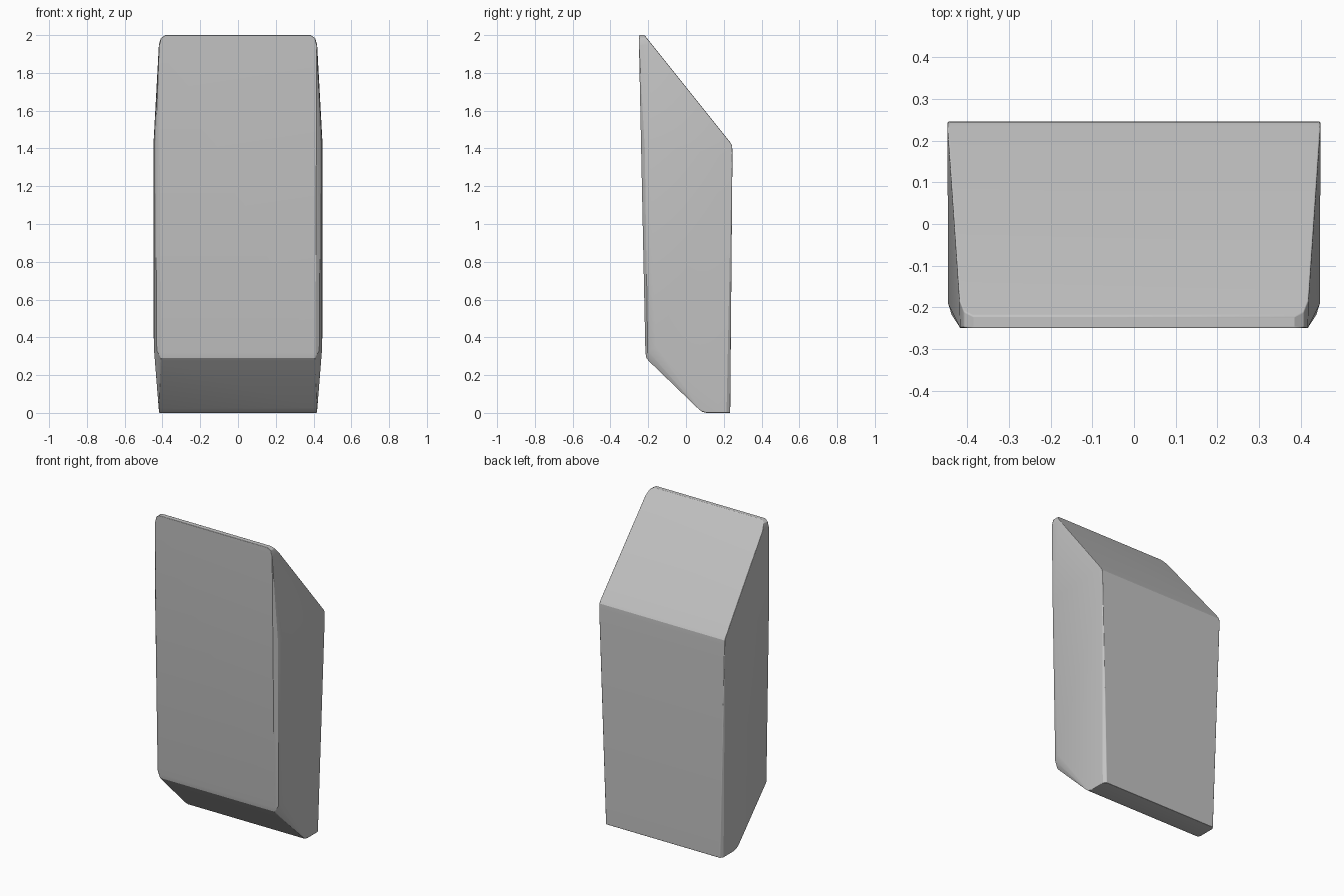
import bpy, bmesh, math

cube = bpy.data.objects.get("Cube")
if cube:
    bpy.data.objects.remove(cube, do_unlink=True)

# One plain grey finish
grey = bpy.data.materials.new("light_grey")
grey.use_nodes = True
colour = (0.55, 0.55, 0.55, 1)
grey.diffuse_color = colour
grey.node_tree.nodes["Principled BSDF"].inputs["Base Color"].default_value = colour

# Corners of one half of the slanted block: half width, depth, height
half_corners = [
    # rounded top edge
    (0.385, -0.25, 2.0), (0.408, -0.249, 1.985), (0.417, -0.249, 1.95),
    (0.385, -0.22, 2.0), (0.408, -0.209, 1.985), (0.419, -0.18, 1.95),
    # back shoulder below the sloping top
    (0.447, 0.232, 1.435), (0.447, 0.244, 1.415), (0.447, 0.246, 1.38),
    # back foot
    (0.405, 0.234, 0.0), (0.418, 0.215, 0.0),
    # front foot
    (0.418, 0.11, 0.0), (0.418, 0.085, 0.006), (0.419, 0.065, 0.022),
    # lower front edge, rounded under
    (0.405, -0.197, 0.275), (0.408, -0.21, 0.29), (0.41, -0.215, 0.32),
    # chamfer down the front corner
    (0.446, -0.16, 0.35), (0.446, -0.19, 1.42), (0.43, -0.203, 0.33),
    (0.437, -0.218, 1.40), (0.415, -0.237, 1.40),
]

# Wrap the mirrored corners in one closed shell
bm = bmesh.new()
for side in (-1, 1):
    for x, y, z in half_corners:
        bm.verts.new((side * x, y, z))
hull = bmesh.ops.convex_hull(bm, input=bm.verts)
loose = [v for v in bm.verts if not v.link_faces]
bmesh.ops.delete(bm, geom=loose, context='VERTS')
bmesh.ops.dissolve_limit(bm, angle_limit=math.radians(0.5),
                         verts=bm.verts, edges=bm.edges)
bmesh.ops.recalc_face_normals(bm, faces=bm.faces)

mesh = bpy.data.meshes.new("slanted_block")
bm.to_mesh(mesh)
bm.free()
mesh.materials.append(grey)
block = bpy.data.objects.new("slanted_block", mesh)
bpy.context.collection.objects.link(block)

# Fine softening of the remaining hard edges
bevel = block.modifiers.new("soft_edges", 'BEVEL')
bevel.width = 0.004
bevel.segments = 2
bevel.limit_method = 'ANGLE'
bevel.angle_limit = math.radians(35)
bevel.harden_normals = True

bpy.ops.object.select_all(action='DESELECT')
block.select_set(True)
bpy.context.view_layer.objects.active = block
bpy.ops.object.shade_smooth_by_angle(angle=math.radians(25))
